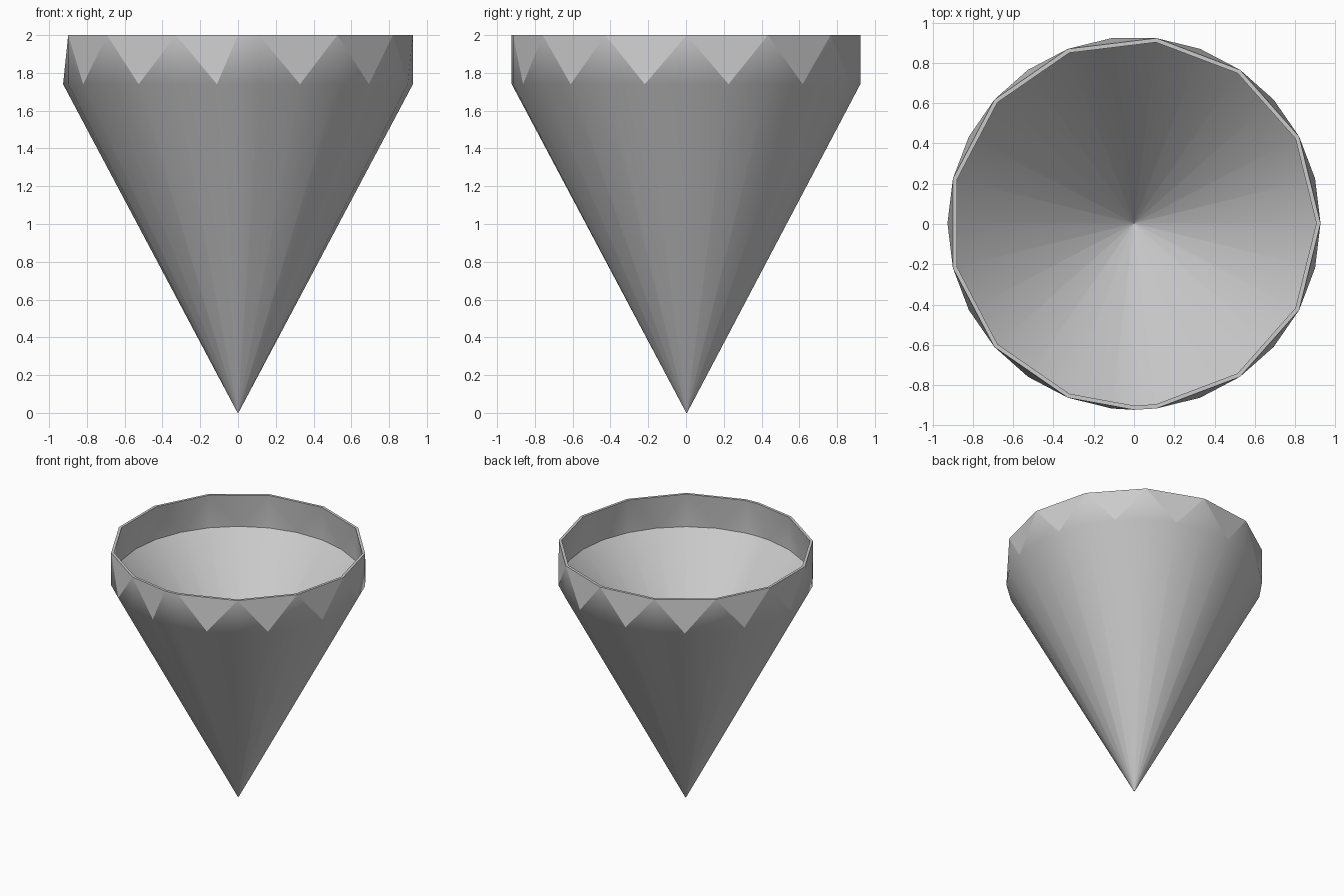
import bpy
import bmesh
from math import cos, sin, tau, radians

cube = bpy.data.objects.get("Cube")
if cube:
    bpy.data.objects.remove(cube, do_unlink=True)

SIDES = 13          # corners of the rim; the cone has twice as many
RIM_Z, CREASE_Z = 2.0, 1.74
SEAM = 19.5         # the seam at the front, counted in crease steps
SHIFT_Y = 0.0035    # centres the cup, whose seam reaches furthest forward

grey = bpy.data.materials.new("plain grey")
grey.use_nodes = True
colour = (0.6, 0.6, 0.6, 1)
grey.diffuse_color = colour
grey.node_tree.nodes["Principled BSDF"].inputs["Base Color"].default_value = colour

bm = bmesh.new()
crease_steps = sorted([*range(2 * SIDES), SEAM])
rim_steps = sorted([*range(0, 2 * SIDES, 2), SEAM])


def ring(steps, radius, z):
    """Vertices on a circle, keyed by their crease step."""
    angles = {s: tau * s / (2 * SIDES) for s in steps}
    return {s: bm.verts.new((radius * cos(a), radius * sin(a) + SHIFT_Y, z))
            for s, a in angles.items()}


def pairs(steps):
    return zip(steps, steps[1:] + steps[:1])


def shell(radius, tip_z, inward):
    """Cone with a tiny blunt tip, topped by a band of triangles; returns the rim."""
    rim = ring(rim_steps, radius, RIM_Z)
    crease = ring(crease_steps, radius, CREASE_Z)
    tip = ring(crease_steps, 0.002, tip_z)

    def face(*corners):
        return bm.faces.new(corners[::-1] if inward else corners)

    face(*reversed(tip.values()))

    # Cone sides, and upright triangles from each rim corner to the crease
    for a, b in pairs(crease_steps):
        face(tip[a], tip[b], crease[b], crease[a])
        face(rim[a if a in rim else b], crease[a], crease[b])

    # Leaning triangles between neighbouring rim corners, crisp on the outside
    for a, b in pairs(rim_steps):
        low = b if a == SEAM else a + 1
        leaning = face(rim[a], crease[low], rim[b])
        if low != b and not inward:
            for edge in leaning.edges:
                edge.smooth = False
    return rim


# Steep outer skin and shallower inner bowl, joined by the flat rim
outer = shell(0.926, 0.0, False)
inner = shell(0.905, 0.74, True)
for a, b in pairs(rim_steps):
    bm.faces.new((outer[a], outer[b], inner[b], inner[a]))
bmesh.ops.recalc_face_normals(bm, faces=bm.faces)

mesh = bpy.data.meshes.new("cone_cup")
bm.to_mesh(mesh)
bm.free()
mesh.materials.append(grey)
cup = bpy.data.objects.new("cone_cup", mesh)
bpy.context.collection.objects.link(cup)

# Soft shading that lets the large cone faces lead
bpy.ops.object.select_all(action='DESELECT')
cup.select_set(True)
bpy.context.view_layer.objects.active = cup
bpy.ops.object.shade_smooth_by_angle(angle=radians(30), keep_sharp_edges=True)
weighted = cup.modifiers.new("weighted_normals", 'WEIGHTED_NORMAL')
weighted.mode = 'FACE_AREA'
weighted.weight = 100
weighted.keep_sharp = True
